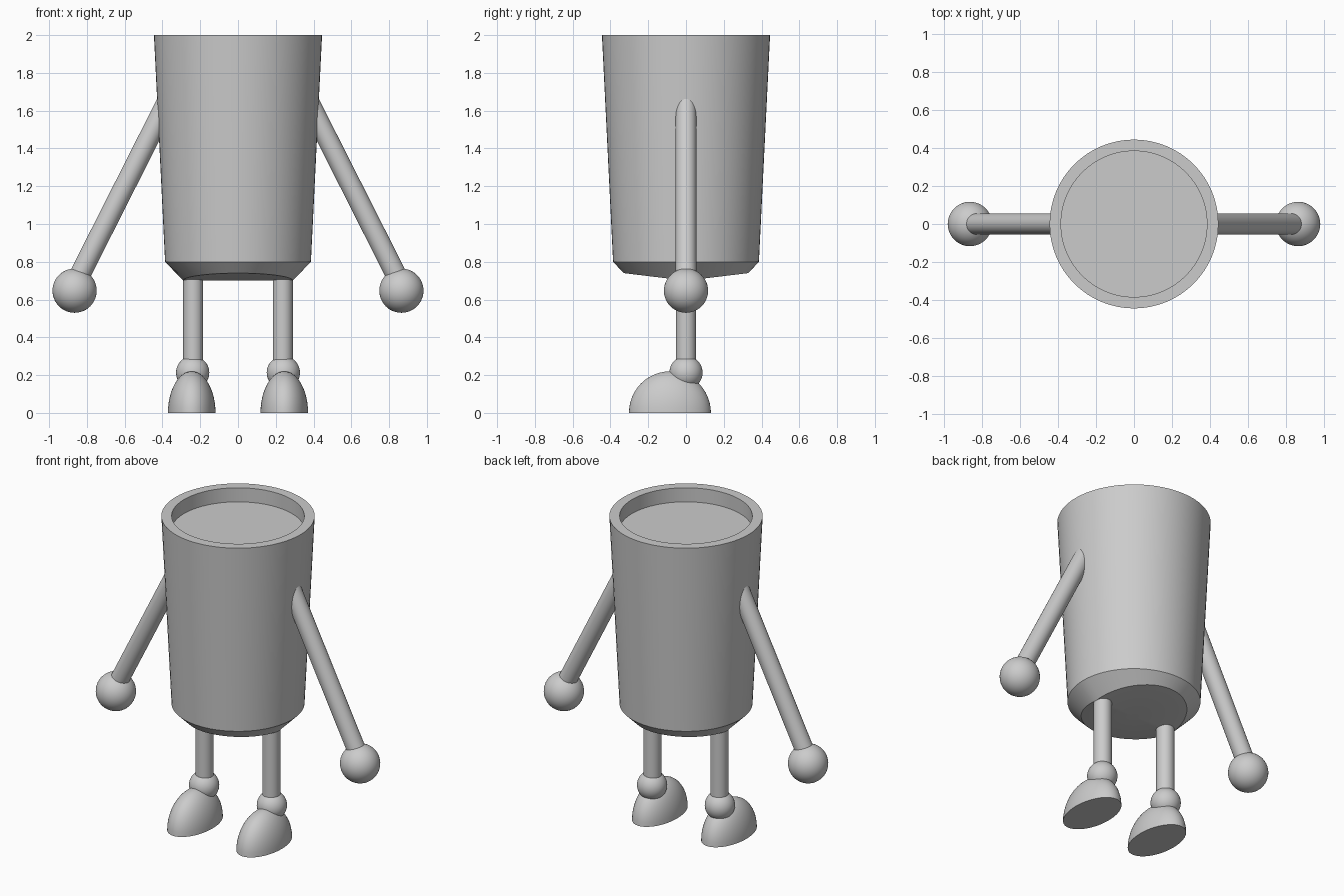
import bpy, bmesh, math
from mathutils import Vector

if "Cube" in bpy.data.objects:
    bpy.data.objects.remove(bpy.data.objects["Cube"])

SEG = 64
grey = bpy.data.materials.new("plain grey")
grey.diffuse_color = (0.6, 0.6, 0.6, 1)
grey.use_nodes = True
grey.node_tree.nodes["Principled BSDF"].inputs["Base Color"].default_value = grey.diffuse_color


def finish(name, bm, angle=30):
    bmesh.ops.recalc_face_normals(bm, faces=bm.faces[:])
    me = bpy.data.meshes.new(name)
    bm.to_mesh(me)
    bm.free()
    ob = bpy.data.objects.new(name, me)
    bpy.context.collection.objects.link(ob)
    me.materials.append(grey)
    bpy.ops.object.select_all(action='DESELECT')
    ob.select_set(True)
    bpy.context.view_layer.objects.active = ob
    bpy.ops.object.shade_smooth_by_angle(angle=math.radians(angle))
    return ob


def ball(name, centre, size, half=False):
    bm = bmesh.new()
    bmesh.ops.create_uvsphere(bm, u_segments=48, v_segments=24, radius=1)
    if half:  # keep the upper half and close the sole
        bmesh.ops.bisect_plane(bm, geom=bm.verts[:] + bm.edges[:] + bm.faces[:], dist=1e-4,
                               plane_co=(0, 0, 0), plane_no=(0, 0, 1), clear_inner=True)
        bmesh.ops.holes_fill(bm, edges=[e for e in bm.edges if e.is_boundary])
    for v in bm.verts:
        v.co = Vector([c + a * s for c, a, s in zip(centre, v.co, size)])
    finish(name, bm)


def rod(name, a, b, radius):
    a, b = Vector(a), Vector(b)
    bm = bmesh.new()
    bmesh.ops.create_cone(bm, cap_ends=True, segments=32, radius1=radius,
                          radius2=radius, depth=(b - a).length)
    ob = finish(name, bm)
    ob.location = (a + b) / 2
    ob.rotation_euler = (b - a).to_track_quat('Z', 'Y').to_euler()


# Cup body: recessed top, tapered wall, chamfer and a shallow ridged underside
bm = bmesh.new()
rings = []
for rx, ry, z, rise in [(0.385, 0.385, 1.91, 0), (0.385, 0.385, 2.0, 0),
                        (0.445, 0.445, 2.0, 0), (0.386, 0.386, 0.8, 0),
                        (0.29, 0.33, 0.70, 0.04)]:
    ring = []
    for i in range(SEG):
        t = 2 * math.pi * i / SEG
        ring.append(bm.verts.new((rx * math.cos(t), ry * math.sin(t),
                                  z + rise * abs(math.sin(t)))))
    rings.append(ring)
for lo, hi in zip(rings, rings[1:]):
    for i in range(SEG):
        j = (i + 1) % SEG
        bm.faces.new((lo[i], lo[j], hi[j], hi[i]))
bm.faces.new(rings[0])
tip = bm.verts.new((0, 0, 0.70))
for i in range(SEG):
    bm.faces.new((rings[-1][i], rings[-1][(i + 1) % SEG], tip))
finish("cup_body", bm)

# Limbs on both sides
for side, s in (("left", -1), ("right", 1)):
    rod(side + "_arm", (s * 0.34, 0, 1.715), (s * 0.868, 0, 0.67), 0.055)
    ball(side + "_hand", (s * 0.865, 0, 0.647), (0.117,) * 3)
    rod(side + "_leg", (s * 0.237, 0, 0.22), (s * 0.237, 0, 0.76), 0.053)
    ball(side + "_ankle", (s * 0.24, 0, 0.213), (0.088,) * 3)
    ball(side + "_foot", (s * 0.245, -0.085, 0), (0.126, 0.217, 0.22), half=True)
